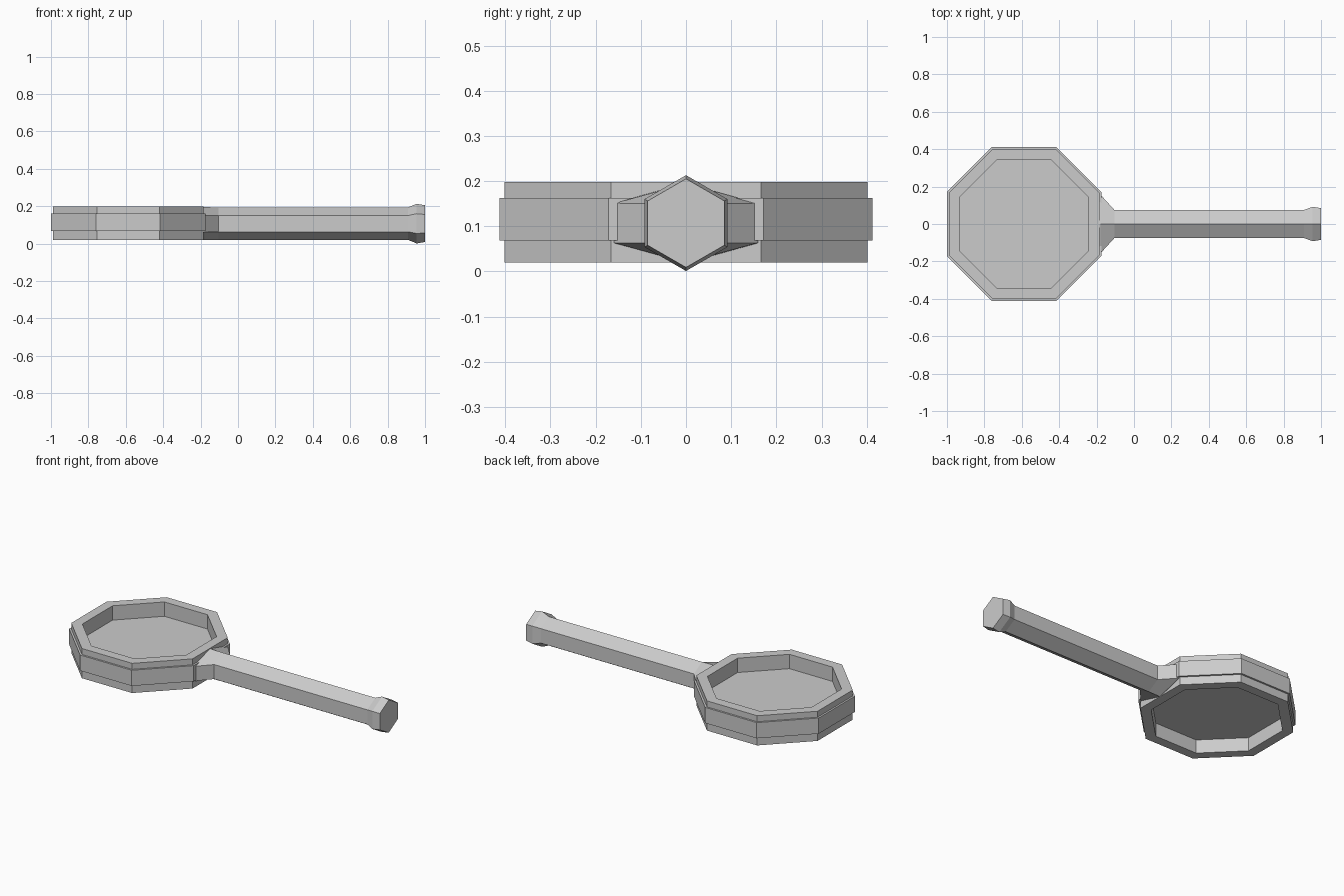
import bpy, bmesh
from math import pi, cos, sin

cube = bpy.data.objects.get("Cube")
if cube:
    bpy.data.objects.remove(cube, do_unlink=True)

grey = bpy.data.materials.new("plain grey")
grey.use_nodes = True
colour = (0.6, 0.6, 0.6, 1)
grey.diffuse_color = colour
grey.node_tree.nodes["Principled BSDF"].inputs["Base Color"].default_value = colour

LENS_X, MID_Z = -0.587, 0.107


def octagon(apothem, z):
    """Eight points round the lens centre, with flats facing x and y."""
    r = apothem / cos(pi / 8)
    return [(LENS_X + r * cos(pi / 8 + i * pi / 4),
             r * sin(pi / 8 + i * pi / 4), z) for i in range(8)]


def hexagon(x, r, side=None):
    """Six points across the handle, with corners at top and bottom."""
    stretch = side / (r * cos(pi / 6)) if side else 1
    return [(x, r * stretch * sin(i * pi / 3),
             MID_Z + r * cos(i * pi / 3)) for i in range(6)]


def loft(name, rings, closed=False):
    """Skin a list of rings; cap the ends, or join last to first."""
    bm = bmesh.new()
    loops = [[bm.verts.new(p) for p in ring] for ring in rings]
    pairs = list(zip(loops, loops[1:]))
    if closed:
        pairs.append((loops[-1], loops[0]))
    else:
        bm.faces.new(loops[0])
        bm.faces.new(loops[-1])
    n = len(loops[0])
    for a, b in pairs:
        for i in range(n):
            j = (i + 1) % n
            bm.faces.new((a[i], a[j], b[j], b[i]))
    bmesh.ops.recalc_face_normals(bm, faces=bm.faces)
    mesh = bpy.data.meshes.new(name)
    bm.to_mesh(mesh)
    bm.free()
    mesh.materials.append(grey)
    obj = bpy.data.objects.new(name, mesh)
    bpy.context.collection.objects.link(obj)


# Frame: stepped octagonal ring with a wider middle band
frame = [(0.345, 0.02), (0.402, 0.02), (0.402, 0.068), (0.413, 0.068),
         (0.413, 0.162), (0.402, 0.162), (0.402, 0.198), (0.345, 0.198)]
loft("lens_frame", [octagon(a, z) for a, z in frame], closed=True)

# Thin pane set midway in the frame
loft("lens", [octagon(0.35, 0.102), octagon(0.35, 0.112)])

# Neck flares from the handle to the frame
loft("neck", [hexagon(-0.2, 0.088, 0.165), hexagon(-0.18, 0.088, 0.158),
              hexagon(-0.105, 0.087)])

# Handle and the flared knob at its end
loft("handle", [hexagon(-0.105, 0.087), hexagon(0.91, 0.087)])
loft("knob", [hexagon(0.91, 0.087), hexagon(0.955, 0.106), hexagon(1.0, 0.098)])
